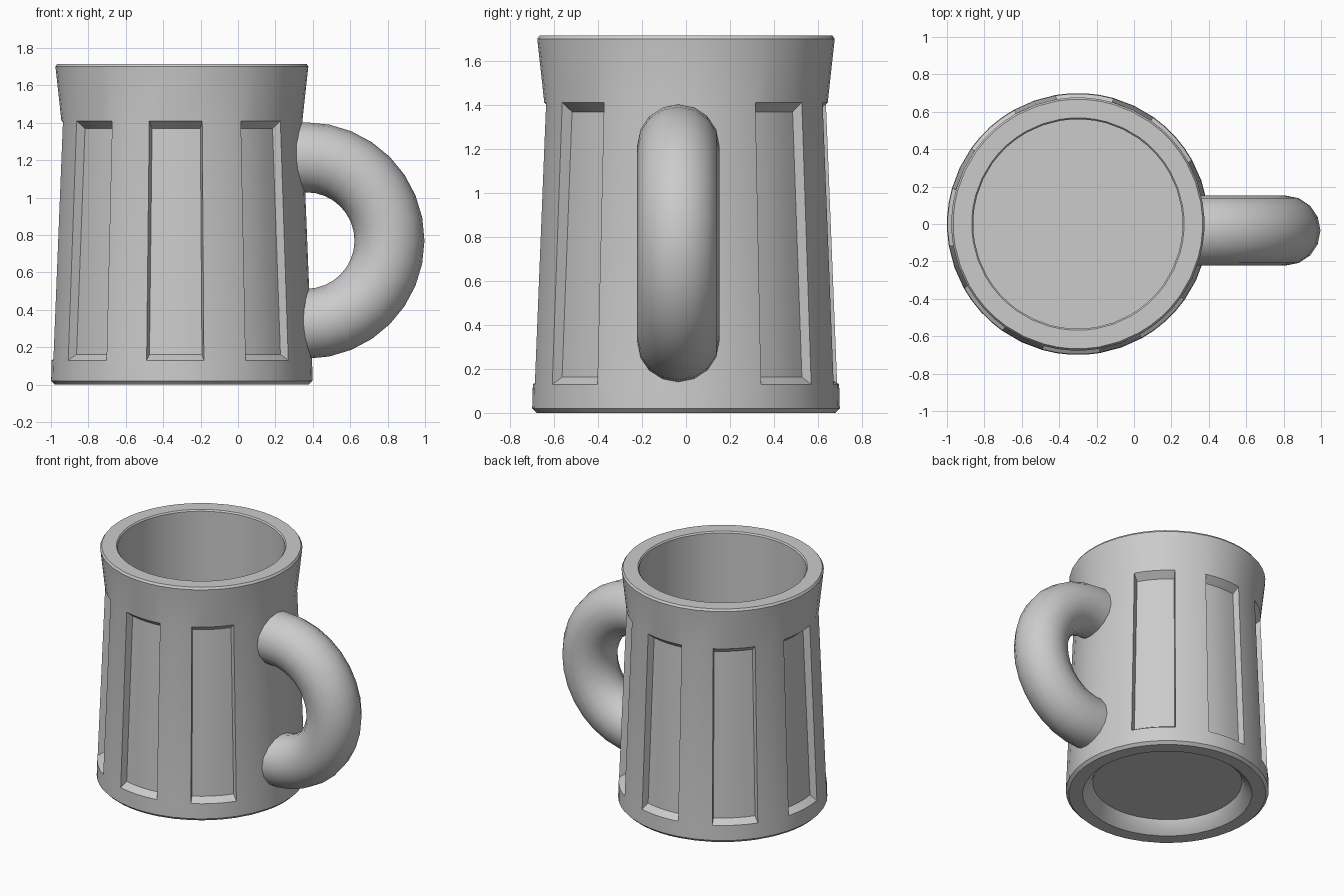
import bpy, bmesh
from math import sin, cos, pi, radians

if "Cube" in bpy.data.objects:
    bpy.data.objects.remove(bpy.data.objects["Cube"])

CX = -0.30            # body axis
TURN = radians(-3)    # panels are turned slightly
HALF = radians(12.7)  # half angle of one recessed panel


def finish(bm, name, angle=30):
    bmesh.ops.recalc_face_normals(bm, faces=bm.faces)
    me = bpy.data.meshes.new(name)
    bm.to_mesh(me)
    bm.free()
    ob = bpy.data.objects.new(name, me)
    bpy.context.collection.objects.link(ob)
    bpy.ops.object.select_all(action='DESELECT')
    ob.select_set(True)
    bpy.context.view_layer.objects.active = ob
    bpy.ops.object.shade_smooth_by_angle(angle=radians(angle))
    return ob


# Mug body: lathed profile, underside recess -> outside -> rim -> inside floor
profile = [(0.515, 0.09), (0.54, 0.04), (0.585, 0.0), (0.68, 0.0), (0.70, 0.02),
           (0.697, 0.13), (0.645, 1.41), (0.677, 1.70), (0.667, 1.715),
           (0.568, 1.715), (0.56, 1.705), (0.56, 0.15)]
PANEL_RING = 5
angles, in_panel = [], []
for k in range(8):
    mid = TURN + k * pi / 4
    for i in range(4):            # four strips across each panel
        angles.append(mid - HALF + i * HALF / 2)
        in_panel.append(k != 0)   # plain wall behind the handle
    gap = pi / 4 - 2 * HALF
    for i in range(2):            # two strips between panels
        angles.append(mid + HALF + i * gap / 2)
        in_panel.append(False)

bm = bmesh.new()
rings = [[bm.verts.new((CX + r * cos(a), r * sin(a), z)) for a in angles] for r, z in profile]
n = len(angles)
panel_faces = []
for j in range(len(rings) - 1):
    for i in range(n):
        k = (i + 1) % n
        f = bm.faces.new((rings[j][i], rings[j][k], rings[j + 1][k], rings[j + 1][i]))
        if j == PANEL_RING and in_panel[i]:
            panel_faces.append(f)
bm.faces.new(rings[0])
bm.faces.new(rings[-1])
bmesh.ops.recalc_face_normals(bm, faces=bm.faces)

# Recessed panels with sloping top and bottom lips
bmesh.ops.inset_region(bm, faces=panel_faces, thickness=0.002, depth=0, use_even_offset=True)
for v in {v for f in panel_faces for v in f.verts}:
    dx, dy = v.co.x - CX, v.co.y
    r = (dx * dx + dy * dy) ** 0.5
    s = (r - 0.05) / r
    v.co.x, v.co.y = CX + dx * s, dy * s
    v.co.z += 0.03 if v.co.z < 0.7 else -0.04
finish(bm, "mug_body")

# Handle: half ring with short straight ends sunk into the wall
HX, HY, HZ, MAJOR, TUBE, SIDES, STEPS = 0.365, -0.035, 0.77, 0.445, 0.187, 16, 16
path = [(0.29, HZ - MAJOR, -pi / 2)]
for i in range(STEPS + 1):
    t = -pi / 2 + pi * i / STEPS
    path.append((HX + MAJOR * cos(t), HZ + MAJOR * sin(t), t))
path.append((0.29, HZ + MAJOR, pi / 2))

bm = bmesh.new()
loops = []
for x, z, t in path:
    loop = []
    for i in range(SIDES):
        a = 2 * pi * i / SIDES
        loop.append(bm.verts.new((x + TUBE * cos(a) * cos(t), HY + TUBE * sin(a),
                                  z + TUBE * cos(a) * sin(t))))
    loops.append(loop)
for p, q in zip(loops, loops[1:]):
    for i in range(SIDES):
        k = (i + 1) % SIDES
        bm.faces.new((p[i], p[k], q[k], q[i]))
bm.faces.new(loops[0])
bm.faces.new(loops[-1])
finish(bm, "handle", 40)
